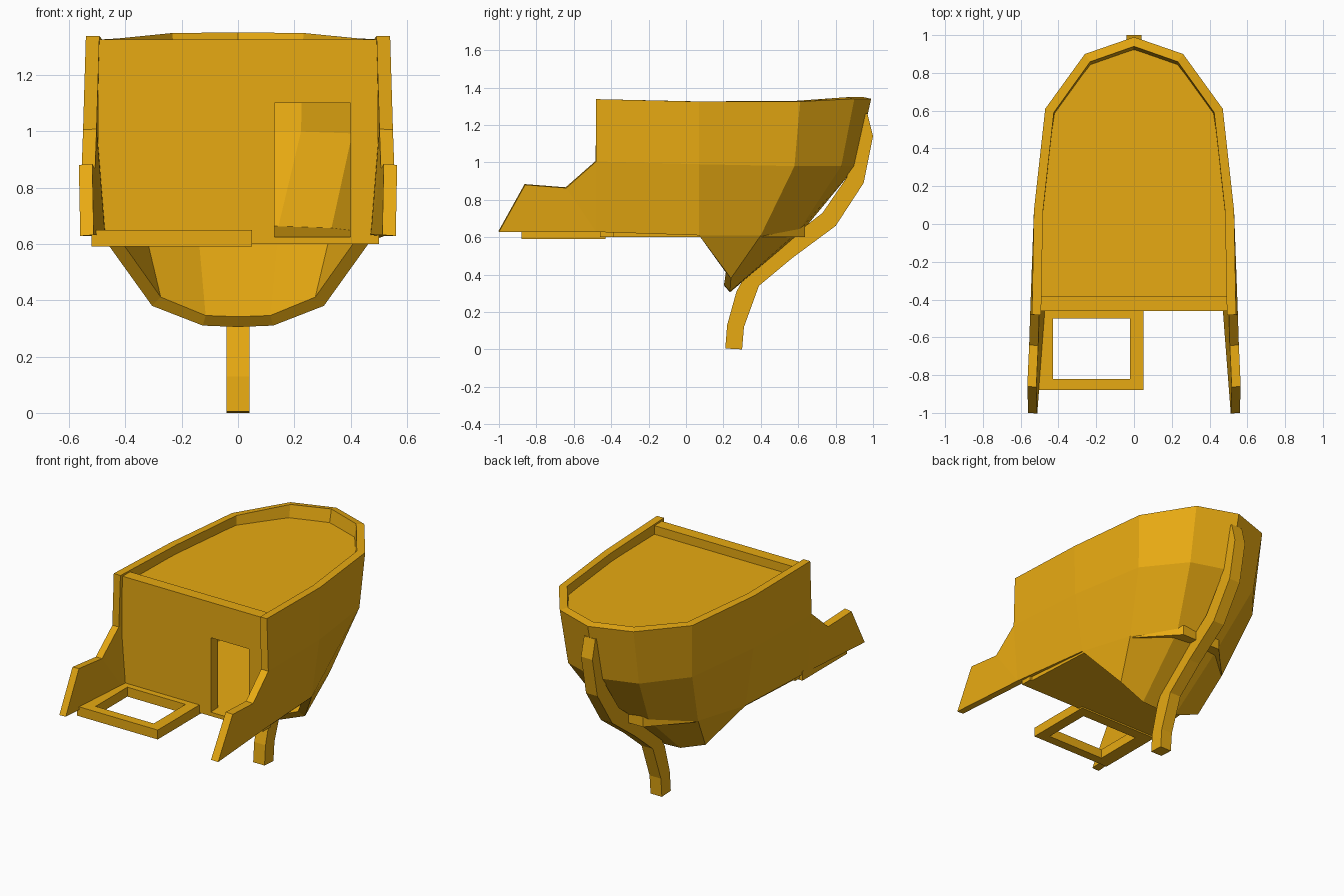
import bpy, bmesh

if "Cube" in bpy.data.objects:
    bpy.data.objects.remove(bpy.data.objects["Cube"])

wood = bpy.data.materials.new("golden_wood")
wood.diffuse_color = (0.8, 0.4, 0.006, 1)
wood.use_nodes = True
wood.node_tree.nodes["Principled BSDF"].inputs["Base Color"].default_value = wood.diffuse_color


def add_object(name, bm):
    me = bpy.data.meshes.new(name)
    bm.to_mesh(me)
    bm.free()
    me.materials.append(wood)
    ob = bpy.data.objects.new(name, me)
    bpy.context.collection.objects.link(ob)
    return ob


def prism(name, pts, offset):
    """Extrude a closed 3D outline along an offset vector."""
    bm = bmesh.new()
    face = bm.faces.new([bm.verts.new(p) for p in pts])
    ext = bmesh.ops.extrude_face_region(bm, geom=[face])
    moved = [v for v in ext["geom"] if isinstance(v, bmesh.types.BMVert)]
    bmesh.ops.translate(bm, verts=moved, vec=offset)
    bmesh.ops.recalc_face_normals(bm, faces=bm.faces)
    return add_object(name, bm)


def mirrored(half):
    """Complete a right-hand outline; a point on x = 0 is not repeated."""
    return half + [(-x, *r) for x, *r in reversed(half) if x > 0]


# Hull shell: right half as columns from bow to front, each from rim to keel
columns = [
    [(0, 0.99, 1.34), (0, 0.91, 0.98), (0, 0.62, 0.63), (0, 0.235, 0.305)],
    [(0.26, 0.90, 1.34), (0.25, 0.83, 0.98), (0.16, 0.60, 0.63), (0.125, 0.235, 0.31)],
    [(0.47, 0.61, 1.325), (0.45, 0.58, 0.98), (0.365, 0.40, 0.61), (0.305, 0.24, 0.38)],
    [(0.53, 0.07, 1.325), (0.525, 0.07, 0.99), (0.47, 0.07, 0.61)],
    [(0.54, -0.48, 1.338), (0.55, -0.48, 1.005), (0.52, -0.48, 0.628)],
]
bm = bmesh.new()
cols = [[bm.verts.new(p) for p in c] for c in columns]
for a, b in zip(cols, cols[1:]):
    for i in range(len(a) - 1):
        if i + 1 < len(b):
            bm.faces.new((a[i], b[i], b[i + 1], a[i + 1]))
        else:
            bm.faces.new((a[i], b[i], a[i + 1]))
# Low side planks reaching forward
c, d, e = [bm.verts.new(p) for p in
           [(0.555, -0.64, 0.863), (0.565, -0.86, 0.88), (0.56, -1.0, 0.628)]]
bm.faces.new((cols[4][1], c, cols[4][2]))
bm.faces.new((c, d, e, cols[4][2]))
hull = add_object("hull_shell", bm)
mir = hull.modifiers.new("mirror", 'MIRROR')
mir.use_clip = True
sol = hull.modifiers.new("thickness", 'SOLIDIFY')
sol.thickness = 0.048
sol.offset = -1
sol.use_even_offset = True

# Upper deck, just below the rim
deck = [(0.505, -0.42), (0.50, 0.06), (0.435, 0.595), (0.235, 0.86), (0, 0.945)]
prism("upper_deck", mirrored([(x, y, 1.27) for x, y in deck]), (0, 0, -0.05))

# Lower floor, rising slightly to the bow where its end pokes out
floor = [(0.49, -0.46), (0.46, 0.07), (0.35, 0.41), (0.14, 0.635)]
ob = prism("lower_floor", mirrored([(x, y, 0.60) for x, y in floor]), (0, 0, 0.025))
for v in ob.data.vertices:
    if v.co.z > 0.61:
        v.co.z += 0.04 * (v.co.y + 0.46) / 1.095

# Front bulkhead with doorway
wall = [(-0.50, 0.60), (0.13, 0.60), (0.13, 1.10), (0.40, 1.10), (0.40, 0.60),
        (0.50, 0.60), (0.495, 1.325), (-0.495, 1.325)]
prism("front_bulkhead", [(x, -0.46, z) for x, z in wall], (0, 0.075, 0))

# Curved stem post under the bow
stem = [(0.97, 1.26), (1.0, 1.14), (0.95, 0.89), (0.80, 0.66), (0.57, 0.49),
        (0.39, 0.34), (0.31, 0.12), (0.30, 0.0), (0.21, 0.005), (0.22, 0.13),
        (0.27, 0.31), (0.32, 0.40), (0.51, 0.56), (0.73, 0.73), (0.86, 0.92),
        (0.91, 1.14), (0.94, 1.26)]
prism("stem_post", [(-0.04, y, z) for y, z in stem], (0.08, 0, 0))

# Rectangular hatch frame in front of the bulkhead
bm = bmesh.new()
rings = []
for x0, x1, y0, y1 in [(-0.52, 0.05, -0.88, -0.43), (-0.43, -0.02, -0.82, -0.50)]:
    rings.append([bm.verts.new((x, y, 0.59)) for x, y in
                  [(x0, y0), (x1, y0), (x1, y1), (x0, y1)]])
out, inn = rings
faces = [bm.faces.new((out[i], out[(i + 1) % 4], inn[(i + 1) % 4], inn[i])) for i in range(4)]
ext = bmesh.ops.extrude_face_region(bm, geom=faces, use_keep_orig=True)
bmesh.ops.translate(bm, vec=(0, 0, 0.06),
                    verts=[v for v in ext["geom"] if isinstance(v, bmesh.types.BMVert)])
bmesh.ops.recalc_face_normals(bm, faces=bm.faces)
add_object("hatch_frame", bm)
